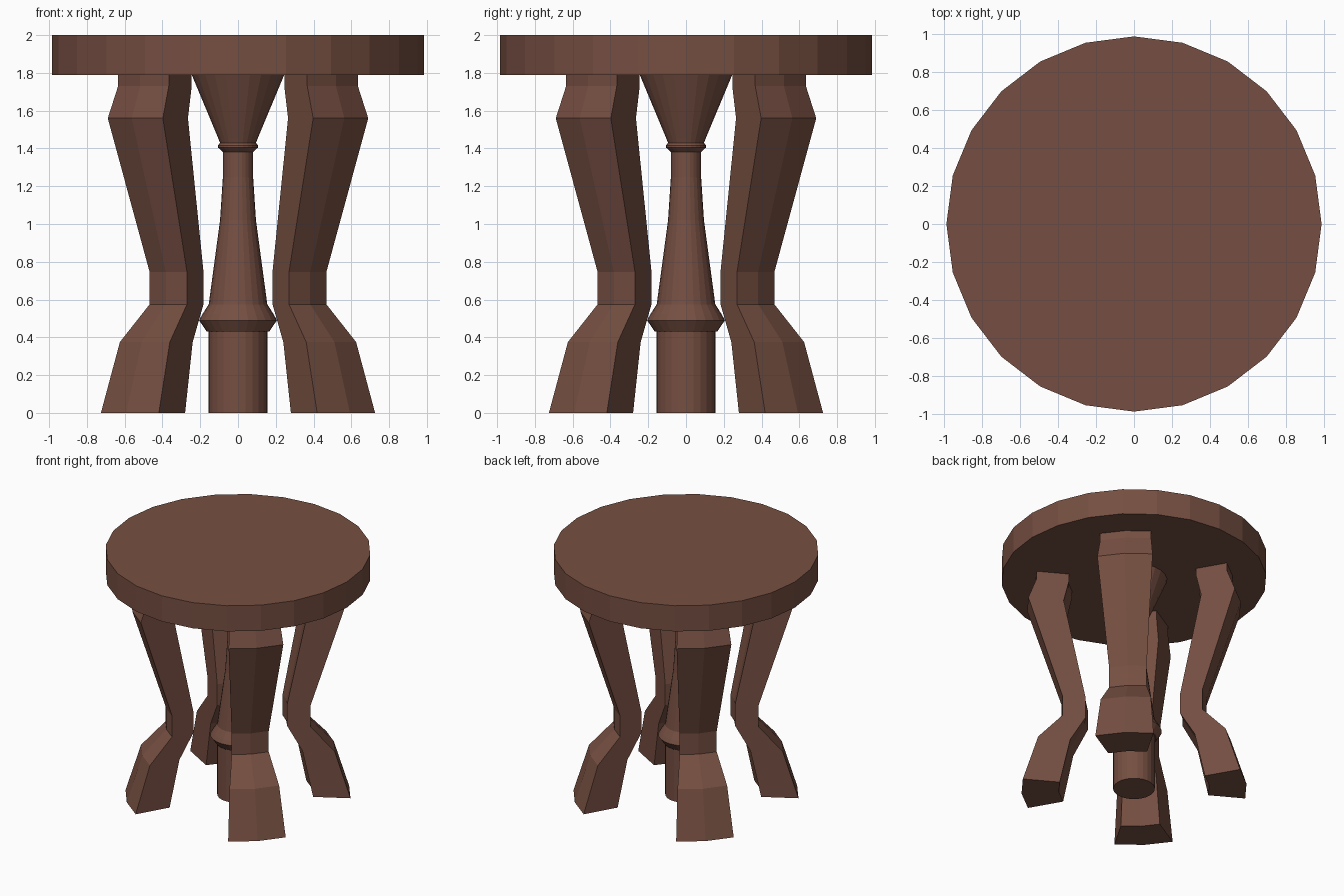
import bpy, bmesh
from math import radians, cos, sin

cube = bpy.data.objects.get("Cube")
if cube:
    bpy.data.objects.remove(cube, do_unlink=True)

COLOR = (0.18, 0.078, 0.054, 1.0)
wood = bpy.data.materials.new("brown_wood")
wood.use_nodes = True
wood.diffuse_color = COLOR
wood.node_tree.nodes["Principled BSDF"].inputs["Base Color"].default_value = COLOR

STEP = 15  # degrees per side of the round parts


def loft(name, rings):
    """Skin a stack of closed point rings and cap both ends."""
    bm = bmesh.new()
    loops = [[bm.verts.new(p) for p in ring] for ring in rings]
    n = len(loops[0])
    for low, high in zip(loops, loops[1:]):
        for i in range(n):
            j = (i + 1) % n
            bm.faces.new((low[i], low[j], high[j], high[i]))
    bm.faces.new(loops[0][::-1])
    bm.faces.new(loops[-1])
    bmesh.ops.recalc_face_normals(bm, faces=bm.faces)
    mesh = bpy.data.meshes.new(name)
    bm.to_mesh(mesh)
    bm.free()
    mesh.materials.append(wood)
    obj = bpy.data.objects.new(name, mesh)
    bpy.context.collection.objects.link(obj)
    return obj


def polar(r, deg, z):
    return (r * cos(radians(deg)), r * sin(radians(deg)), z)


def turned(name, profile):
    """Lathe a (radius, z) profile around the z axis."""
    return loft(name, [[polar(r, a, z) for a in range(0, 360, STEP)]
                       for r, z in profile])


# Round table top
turned("table_top", [(0.985, 1.79), (0.985, 2.0)])

# Turned centre post with lower flange, neck ring and flared head
turned("centre_post", [
    (0.155, 0.0), (0.155, 0.43), (0.165, 0.43), (0.206, 0.49), (0.19, 0.52),
    (0.155, 0.575), (0.095, 1.02), (0.08, 1.25), (0.08, 1.38), (0.106, 1.405),
    (0.106, 1.415), (0.095, 1.43), (0.105, 1.455), (0.245, 1.79)])

# Curved legs: ring sectors given as (inner radius, outer radius, z)
LEG = [(0.56, 0.838, 0.0), (0.48, 0.722, 0.375), (0.365, 0.54, 0.575),
       (0.365, 0.54, 0.745), (0.53, 0.796, 1.56), (0.49, 0.733, 1.73),
       (0.49, 0.733, 1.79)]
names = ["back_left_leg", "back_right_leg", "front_right_leg", "front_left_leg"]
for k, name in enumerate(names):
    mid = 45 + 90 * k
    angles = [mid - STEP, mid, mid + STEP]
    loft(name, [[polar(outer, a, z) for a in angles] +
                [polar(inner, a, z) for a in reversed(angles)]
                for inner, outer, z in LEG])
